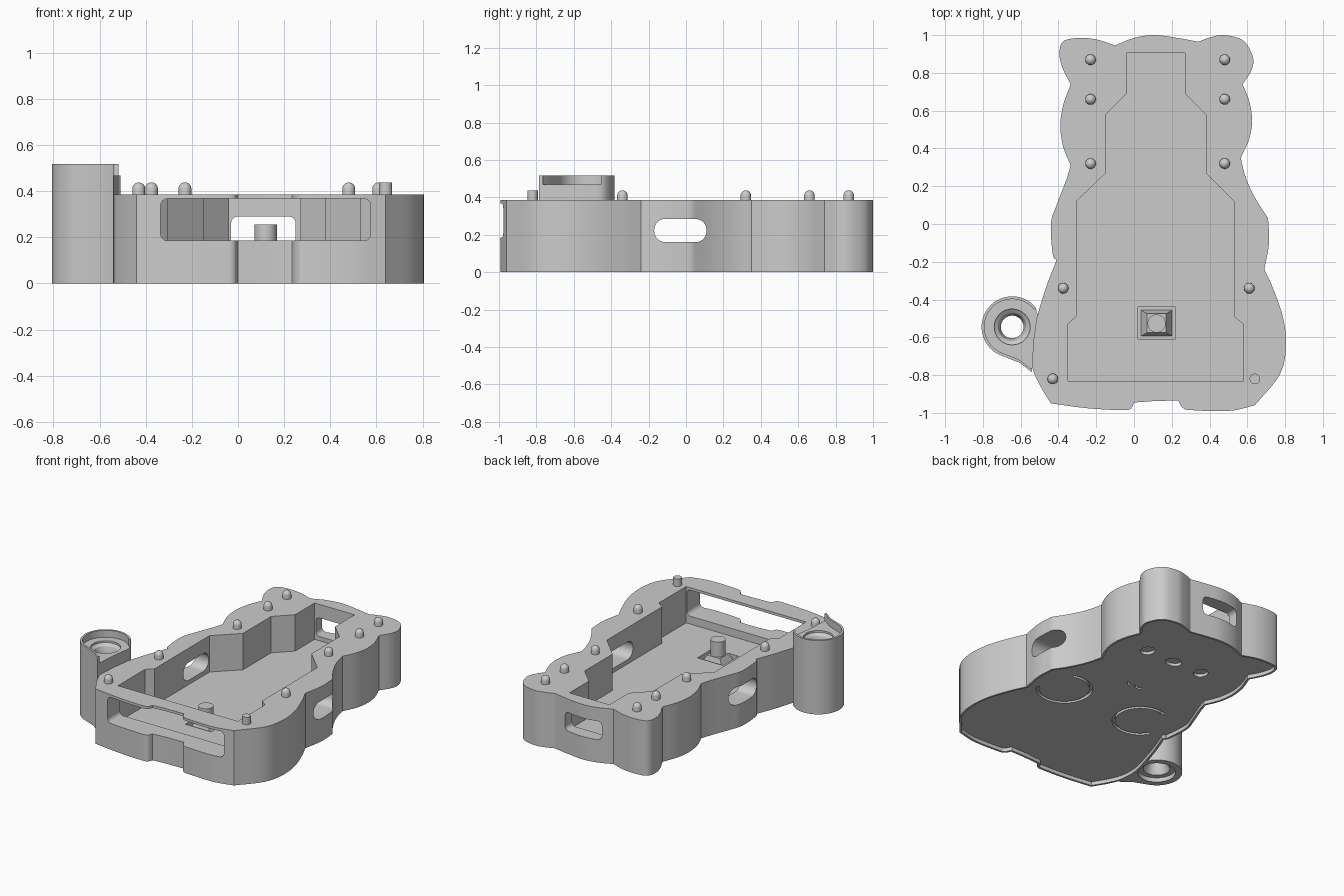
import bpy, bmesh, math
from mathutils import Vector

cube = bpy.data.objects.get("Cube")
if cube:
    bpy.data.objects.remove(cube, do_unlink=True)

grey = bpy.data.materials.new("light grey")
grey.use_nodes = True
grey.diffuse_color = (0.6, 0.6, 0.6, 1)
grey.node_tree.nodes["Principled BSDF"].inputs["Base Color"].default_value = (0.6, 0.6, 0.6, 1)

AXES = {"z": lambda u, v, w: (u, v, w),
        "y": lambda u, v, w: (u, w, v),
        "x": lambda u, v, w: (w, u, v)}


def finish(name, bm):
    """Turn the solid outward by its signed volume and make it an object."""
    bm.normal_update()
    if bm.calc_volume(signed=True) < 0:
        bmesh.ops.reverse_faces(bm, faces=bm.faces)
    mesh = bpy.data.meshes.new(name)
    bm.to_mesh(mesh)
    bm.free()
    mesh.materials.append(grey)
    obj = bpy.data.objects.new(name, mesh)
    bpy.context.collection.objects.link(obj)
    return obj


def skin(name, rings):
    """Closed solid through a stack of equal-length rings."""
    bm = bmesh.new()
    rings = [[bm.verts.new(p) for p in ring] for ring in rings]
    bm.faces.new(rings[0][::-1])
    bm.faces.new(rings[-1])
    for a, b in zip(rings, rings[1:]):
        for i in range(len(a)):
            j = (i + 1) % len(a)
            bm.faces.new((a[i], a[j], b[j], b[i]))
    return finish(name, bm)


def prism(name, points, low, high, axis="z", top=None):
    """Extrude a closed outline along an axis, optionally to another top outline."""
    place = AXES[axis]
    return skin(name, [[place(p[0], p[1], low) for p in points],
                       [place(p[0], p[1], high) for p in (top or points)]])


def lathe(name, centre, profile, sides=32):
    """Solid of revolution from (radius, z) pairs."""
    return skin(name, [[(x, y, z) for x, y in ellipse(centre, r, r, sides)] for r, z in profile])


def arc(centre, r, start, end, steps=28):
    angles = [math.radians(start + (end - start) * i / steps) for i in range(steps + 1)]
    return [(centre[0] + r * math.cos(t), centre[1] + r * math.sin(t)) for t in angles]


def ellipse(centre, rx, ry, sides=32):
    turn = [math.tau * i / sides for i in range(sides)]
    return [(centre[0] + rx * math.cos(t), centre[1] + ry * math.sin(t)) for t in turn]


def band(centre, r, start, end, width=0.02):
    return arc(centre, r, start, end) + arc(centre, r - width, end, start)


def rounded(left, right, low, high, r):
    corners = [(right - r, high - r), (left + r, high - r), (left + r, low + r), (right - r, low + r)]
    return [p for i, c in enumerate(corners) for p in arc(c, r, 90 * i, 90 * i + 90, 8)]


def box(left, right, low, high):
    return [(left, low), (right, low), (right, high), (left, high)]


def smooth_run(points, steps=6):
    """Spline through the points, leaving out the last one."""
    p = [Vector(q) for q in points]
    p = [2 * p[0] - p[1]] + p + [2 * p[-1] - p[-2]]
    out = []
    for a, b, c, d in zip(p, p[1:], p[2:], p[3:]):
        for i in range(steps):
            t = i / steps
            out.append(0.5 * (2 * b + (c - a) * t + (2 * a - 5 * b + 4 * c - d) * t * t
                              + (3 * b - a - 3 * c + d) * t ** 3))
    return out


def inset(points, amount):
    """Shrink a clockwise outline by a fixed distance."""
    out = []
    for i, p in enumerate(points):
        d = points[(i + 1) % len(points)] - points[i - 1]
        out.append(p + Vector((d.y, -d.x)).normalized() * amount)
    return out


def cut(target, cutters):
    bpy.context.view_layer.objects.active = target
    for c in cutters:
        c.hide_render = True
        mod = target.modifiers.new("cut", "BOOLEAN")
        mod.operation = "DIFFERENCE"
        mod.solver = "EXACT"
        mod.use_self = True
        mod.object = c
        bpy.ops.object.modifier_apply(modifier=mod.name)
        bpy.data.objects.remove(c, do_unlink=True)


# Bear outline, clockwise, as smooth runs that meet at creases
runs = [
    [(-.1, .945), (0, .985), (.11, 1), (.23, .985)],
    [(.34, .965), (.41, .99), (.48, 1), (.58, .97), (.63, .88), (.62, .81)],
    [(.575, .74), (.61, .65), (.625, .55), (.61, .45)],
    [(.565, .35), (.59, .25), (.64, .14)],
    [(.71, .03), (.715, -.1)],
    [(.69, -.24), (.74, -.35), (.79, -.5), (.805, -.65), (.77, -.8)],
    [(.64, -.96), (.5, -.99), (.3, -.985), (.255, -.97)],
    [(.235, -.935), (.12, -.937)],
    [(0, -.945), (-.02, -.98), (-.08, -.985), (-.25, -.975)],
    [(-.44, -.95), (-.5, -.85), (-.54, -.75), (-.545, -.62), (-.51, -.48), (-.46, -.32)],
    [(-.41, -.19), (-.43, -.16), (-.44, 0), (-.41, .1), (-.36, .23)],
    [(-.335, .31), (-.375, .41), (-.39, .52), (-.375, .63)],
    [(-.335, .74), (-.38, .83), (-.395, .91), (-.37, .97), (-.28, .985), (-.19, .975)],
]
outline = []
for run, following in zip(runs, runs[1:] + runs[:1]):
    outline += smooth_run(run + following[:1])

# Case body with stepped cavity, pit, ports and recessed underside
TOP, FLOOR = 0.385, 0.13
body = prism("case_body", outline, 0, TOP)
cavity = [(-.35, -.83), (-.35, -.53), (-.305, -.49), (-.305, .12), (-.15, .27), (-.15, .58),
          (-.04, .69), (-.04, .905), (.27, .905), (.27, .69), (.38, .58), (.38, .27),
          (.53, .12), (.53, -.49), (.58, -.53), (.58, -.83)]
cutters = [
    prism("cavity_cutter", cavity, FLOOR, 0.6),
    prism("pit_cutter", box(.02, .22, -.61, -.44), 0.09, 0.2),
    prism("front_window_cutter", rounded(-.335, .575, .185, .367, .03), -1.2, -.8, "y"),
    prism("back_window_cutter", rounded(-.03, .25, .16, .29, .03), .88, 1.2, "y"),
    prism("side_slot_cutter", rounded(-.17, .11, .16, .285, .06), -1.2, 1.2, "x"),
    prism("underside_cutter", inset(outline, 0.015), -0.1, 0.025),
]
# Sunken face and paw marks on the underside
MID, DEEP = 0.145, 0.045
for side in (-1, 1):
    paw = (MID + side * .315, -.14)
    ends = (70, 330) if side > 0 else (110, -150)
    cutters += [
        prism("eye_cutter", ellipse((MID + side * .22, .57), .045, .05), -.1, DEEP),
        prism("paw_cutter", band(paw, .18, *ends), -.1, DEEP),
        prism("mouth_cutter", band((MID + side * .032, .19), .03, 190, 350, .014), -.1, DEEP),
    ]
cutters.append(prism("nose_cutter", ellipse((MID, .565), .055, .045), -.1, DEEP))
cut(body, cutters)

# Side loop: open cup with a countersunk hole
RING = (-.645, -.545)
tail = [(-.605, -.735), (-.54, -.785)]
curve = arc(RING, .162, 40, 245)
loop = prism("side_loop", curve + tail + [(-.53, -.62), (-.51, -.48)], 0, 0.517)
hollow = [(RING[0] + (x - RING[0]) * .91, RING[1] + (y - RING[1]) * .91) for x, y in curve + tail]
cut(loop, [
    prism("cup_cutter", hollow + [(-.4, -.77), (-.4, -.48)], 0.468, 0.7),
    lathe("hole_cutter", RING, [(.12, -.05), (.12, .03), (.085, .03), (.06, .08),
                                (.06, .40), (.075, .44), (.095, .455), (.095, .6)]),
])

# Centre post on a sloped base
post_base = prism("post_base", box(.035, .205, -.595, -.455), .085, .15,
                  top=box(.07, .17, -.575, -.475))
post = lathe("centre_post", (.12, -.527), [(.048, .1), (.048, .255)])

# Alignment pins with domed tips, one with a flat tip
pins = []
spots = [(x, y) for x in (-.23, .48) for y in (.87, .66, .32)]
spots += [(-.375, -.34), (.61, -.34), (-.43, -.82)]
dome = [(.028 * math.cos(t), .41 + .028 * math.sin(t)) for t in (0, .35, .7, 1.05, 1.4)]
for spot in spots:
    pins.append(lathe("alignment_pin", spot, [(.028, .37)] + dome, 24))
pins.append(lathe("flat_pin", (.64, -.82), [(.028, .37), (.028, .437)], 24))

# Smooth curved walls while keeping edges crisp
bpy.ops.object.select_all(action="DESELECT")
for obj in [body, loop, post] + pins:
    obj.select_set(True)
bpy.context.view_layer.objects.active = body
bpy.ops.object.shade_smooth_by_angle(angle=math.radians(30))
